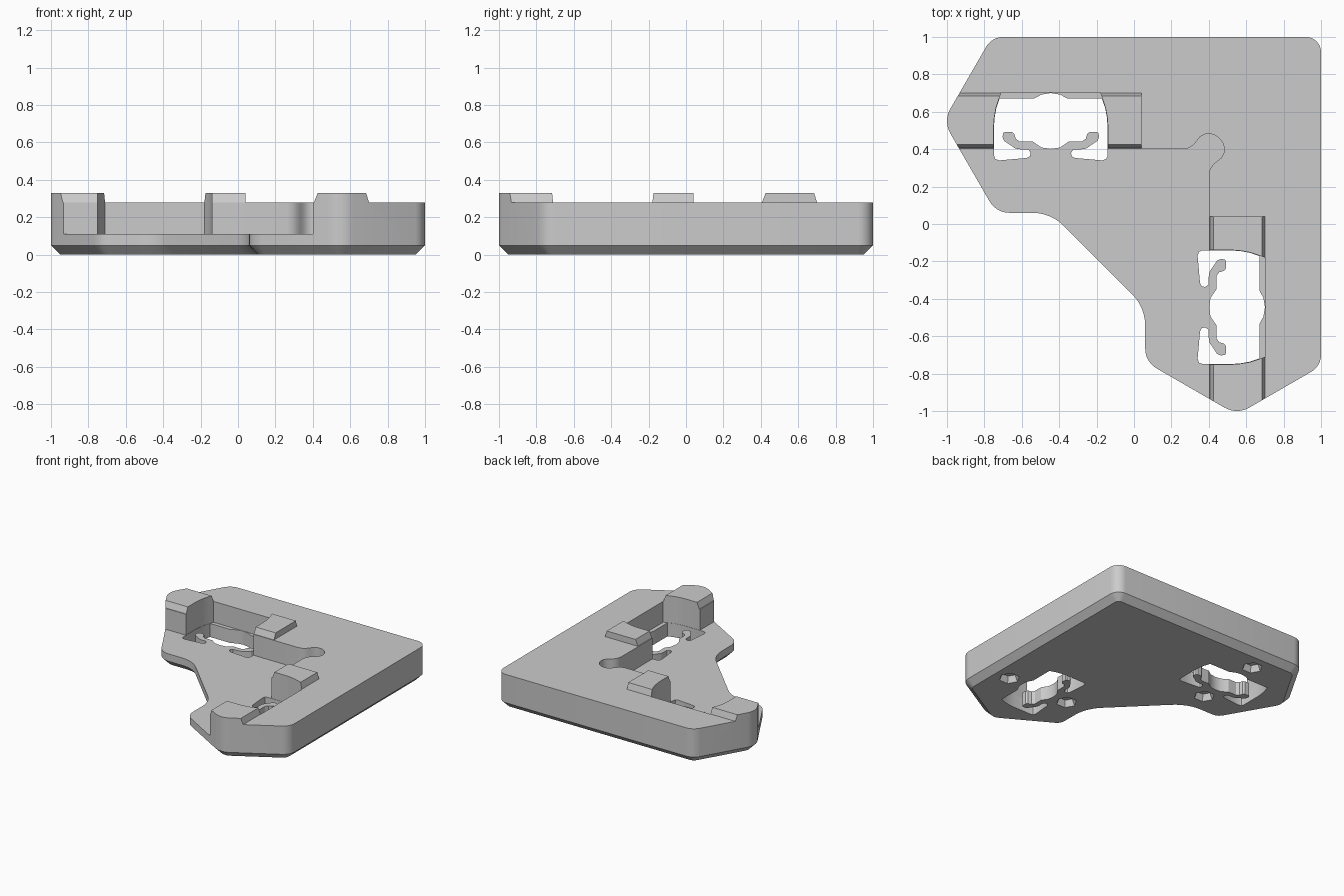
import bpy, bmesh, math
from mathutils import Vector

cube = bpy.data.objects.get("Cube")
if cube:
    bpy.data.objects.remove(cube)

SHELF, TOP, TAB = 0.11, 0.28, 0.33
CHAMFER = 0.05
CX = -0.445          # middle of the socket in the left arm


def swap(points):
    """Mirror across the diagonal that joins both arms."""
    return [(y, x) for x, y in points]


def fillet(corners, steps=6):
    """Round each (x, y, tangent length) corner with a circular arc."""
    out = []
    for i, (x, y, d) in enumerate(corners):
        p = Vector((x, y))
        a = Vector(corners[i - 1][:2]) - p
        b = Vector(corners[(i + 1) % len(corners)][:2]) - p
        w = math.sin(a.angle(b) / 2)
        a, b = p + a.normalized() * d, p + b.normalized() * d
        for k in range(steps + 1):
            t = k / steps
            ka, kp, kb = (1 - t) ** 2, 2 * t * (1 - t) * w, t * t
            out.append(tuple((a * ka + p * kp + b * kb) / (ka + kp + kb)))
    return out


def inset(points, dist):
    """Shrink a counter-clockwise loop by dist."""
    out = []
    for i, p in enumerate(points):
        p = Vector(p)
        e = (p - Vector(points[i - 1])).normalized()
        f = (Vector(points[(i + 1) % len(points)]) - p).normalized()
        n, m = Vector((-e.y, e.x)), Vector((-f.y, f.x))
        out.append(tuple(p + (n + m) * dist / (1 + n.dot(m))))
    return out


def loft(name, layers):
    """Closed solid through equal-sized loops of 3D points."""
    bm = bmesh.new()
    rings = [[bm.verts.new(p) for p in layer] for layer in layers]
    for low, high in zip(rings, rings[1:]):
        for i in range(len(low)):
            bm.faces.new((low[i - 1], low[i], high[i], high[i - 1]))
    bm.faces.new(rings[0])
    bm.faces.new(rings[-1][::-1])
    bmesh.ops.recalc_face_normals(bm, faces=bm.faces)
    if bm.calc_volume(signed=True) < 0:
        bmesh.ops.reverse_faces(bm, faces=bm.faces)
    mesh = bpy.data.meshes.new(name)
    bm.to_mesh(mesh)
    bm.free()
    obj = bpy.data.objects.new(name, mesh)
    bpy.context.collection.objects.link(obj)
    return obj


def prism(name, points, low, high):
    return loft(name, [[(x, y, z) for x, y in points] for z in (low, high)])


def cut(obj, tool):
    """Subtract the tool and discard it."""
    bpy.ops.object.select_all(action='DESELECT')
    obj.select_set(True)
    bpy.context.view_layer.objects.active = obj
    mod = obj.modifiers.new("cut", 'BOOLEAN')
    mod.operation, mod.solver, mod.object = 'DIFFERENCE', 'EXACT', tool
    bpy.ops.object.modifier_apply(modifier=mod.name)
    bpy.data.objects.remove(tool)


# Plate outline: one arm, then its mirror image
arm = [(-0.76, 1, 0.06), (-1.02, 0.55, 0.075), (-0.737, 0.06, 0.07), (-0.445, 0.06, 0.1)]
corners = [(1, 1, 0.08)] + arm + [(y, x, d) for x, y, d in reversed(arm)]
outline = fillet(corners)
body = loft("connector_plate", [
    [(x, y, 0) for x, y in inset(outline, CHAMFER)],
    [(x, y, CHAMFER) for x, y in outline],
    [(x, y, TAB) for x, y in outline]])

# Lower the top everywhere except a sloped ridge along each arm
square = [(-1.3, -1.3), (1.3, -1.3), (1.3, 1.3), (-1.3, 1.3)]
top_cutter = prism("top_cutter", square, TOP, 0.38)
section = [(0.374, 0.2), (0.454, 0.4), (0.664, 0.4), (0.724, 0.2)]
for flip in (False, True):
    ends = [[(x, y, z) for y, z in section] for x in (-1.5, 0.04)]
    if flip:
        ends = [[(y, x, z) for x, y, z in end] for end in ends]
    cut(top_cutter, loft("ridge", ends))
cut(body, top_cutter)

# Low inner shelf with the socket pockets and the rounded corner relief
wall = [(0.305, 0.40), (0.305, 0.53), (0.302, 0.57), (0.293, 0.62), (0.28, 0.66), (0.265, 0.702)]
pocket = [(CX - u, y) for u, y in wall] + [(CX + u, y) for u, y in reversed(wall)]
relief = [(0.26, 0.40), (0.29, 0.405), (0.315, 0.42), (0.335, 0.443), (0.352, 0.465),
          (0.375, 0.479), (0.40, 0.483), (0.43, 0.477)]
edge = [(-1.3, 0.40)] + pocket + relief
shelf = edge + [(0.457, 0.457)] + swap(edge)[::-1] + [(-1.3, -1.3)]
cut(body, prism("shelf_cutter", shelf, SHELF, 0.6))

# Through holes that leave the stop ledges and hooked spring arms
half = [(0.05, 0.692), (0.09, 0.67), (0.274, 0.67), (0.291, 0.62), (0.300, 0.57),
        (0.303, 0.53), (0.303, 0.365), (0.297, 0.348), (0.275, 0.34), (0.13, 0.353),
        (0.112, 0.362), (0.108, 0.38), (0.12, 0.398), (0.175, 0.40), (0.19, 0.404),
        (0.25, 0.445), (0.258, 0.465), (0.255, 0.485), (0.245, 0.493), (0.21, 0.493),
        (0.195, 0.482), (0.187, 0.455), (0.165, 0.44), (0.095, 0.44), (0.05, 0.409)]
hole = ([(CX, 0.70)] + [(CX + u, y) for u, y in half] + [(CX, 0.402)]
        + [(CX - u, y) for u, y in reversed(half)])
for points in (hole, swap(hole)):
    cut(body, prism("hole_cutter", points, -0.1, SHELF + 0.02))

# Tapered hexagonal recesses underneath, either side of each socket
for y in (0.275, 0.825):
    for cx, cy in ((CX, y), (y, CX)):
        rings = []
        for r, z in ((0.085, -0.02), (0.055, 0.05)):
            rings.append([(cx + r * math.cos(k * math.pi / 3),
                           cy + r * math.sin(k * math.pi / 3), z) for k in range(6)])
        cut(body, loft("recess_cutter", rings))

# Single plain grey
grey = bpy.data.materials.new("plain_grey")
grey.use_nodes = True
colour = (0.6, 0.6, 0.6, 1)
grey.diffuse_color = colour
grey.node_tree.nodes["Principled BSDF"].inputs["Base Color"].default_value = colour
body.data.materials.clear()
body.data.materials.append(grey)
bpy.ops.object.select_all(action='DESELECT')
body.select_set(True)
bpy.context.view_layer.objects.active = body
bpy.ops.object.shade_smooth_by_angle(angle=math.radians(30))
